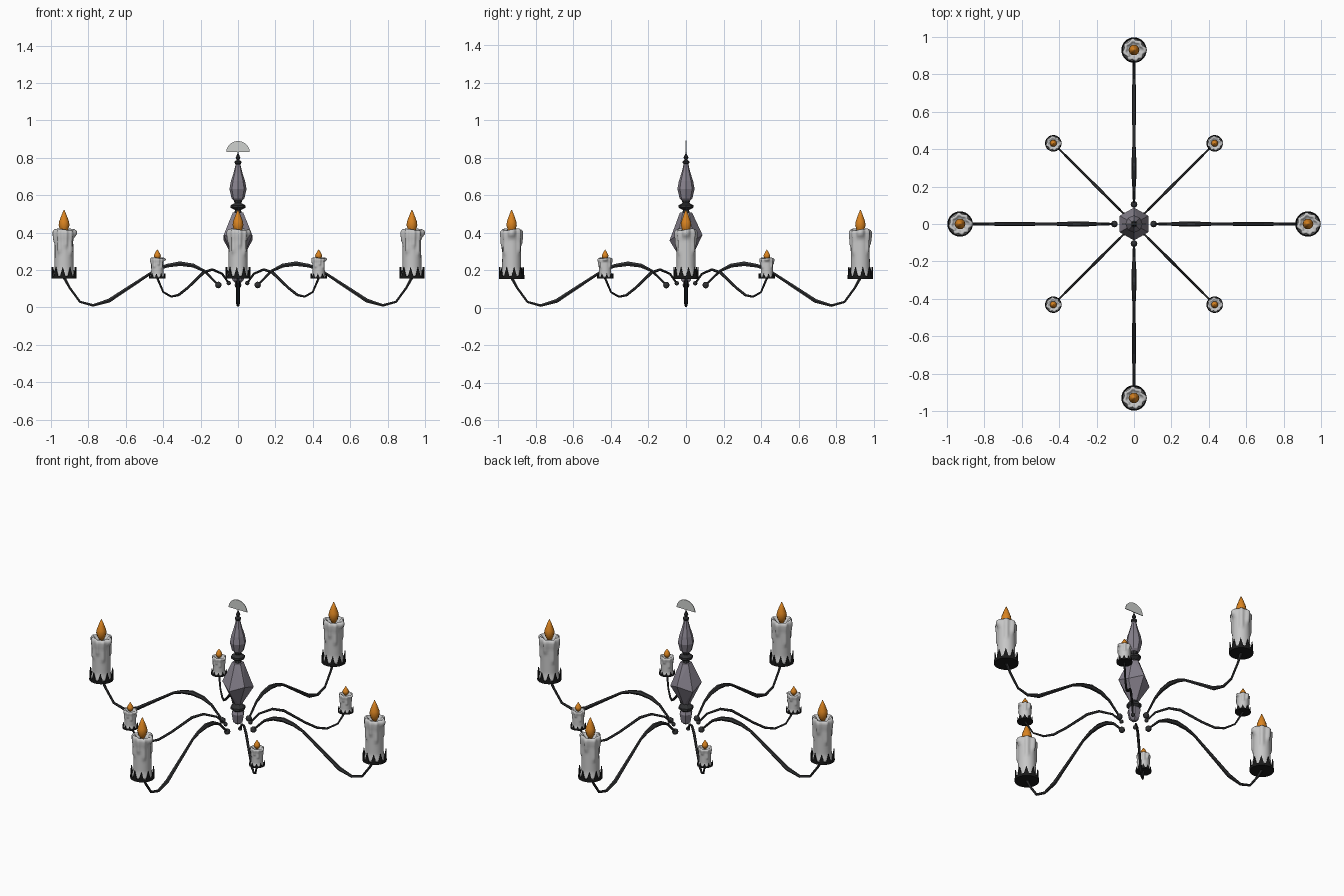
import bpy, bmesh, math
from mathutils import Matrix, Vector

cube = bpy.data.objects.get("Cube")
if cube:
    bpy.data.objects.remove(cube)


def material(name, r, g, b):
    m = bpy.data.materials.new(name)
    m.use_nodes = True
    m.diffuse_color = (r, g, b, 1)
    node = next(n for n in m.node_tree.nodes if n.type == 'BSDF_PRINCIPLED')
    node.inputs["Base Color"].default_value = (r, g, b, 1)
    node.inputs["Roughness"].default_value = 0.7
    return m


IRON = material("dark_grey_iron", 0.03, 0.031, 0.033)
BLACK = material("black_iron", 0.01, 0.01, 0.01)
STONE = material("violet_grey_stone", 0.24, 0.22, 0.265)
WAX = material("pale_wax", 0.57, 0.57, 0.57)
FLAME = material("orange_flame", 0.7, 0.23, 0.015)
PLATE = material("light_grey_plate", 0.62, 0.64, 0.62)


def to_mesh(bm, name, mat, smooth=False):
    bmesh.ops.recalc_face_normals(bm, faces=bm.faces[:])
    me = bpy.data.meshes.new(name)
    bm.to_mesh(me)
    bm.free()
    me.materials.append(mat)
    for p in me.polygons:
        p.use_smooth = smooth
    return me


def place(name, me, loc=(0, 0, 0), scale=(1, 1, 1), angle=0):
    ob = bpy.data.objects.new(name, me)
    bpy.context.collection.objects.link(ob)
    ob.location, ob.scale, ob.rotation_euler.z = loc, scale, angle
    return ob


def rings_mesh(rings):
    """Join equal rings of points into a closed skin."""
    bm = bmesh.new()
    rows = [[bm.verts.new(p) for p in ring] for ring in rings]
    n = len(rows[0])
    for a, b in zip(rows, rows[1:]):
        for i in range(n):
            j = (i + 1) % n
            bm.faces.new((a[i], a[j], b[j], b[i]))
    bm.faces.new(rows[0])
    bm.faces.new(rows[-1])
    return bm


def circle(r, z, n, turn=0):
    steps = [math.tau * i / n + turn for i in range(n)]
    return [(r * math.cos(a), r * math.sin(a), z) for a in steps]


def lathe(profile, n):
    return rings_mesh([circle(r, z, n) for r, z in profile])


# Central column, from the bottom up
column = {
    "bottom_urn": (STONE, 6, [(0.014, 0.13), (0.03, 0.145), (0.039, 0.195), (0.03, 0.215)]),
    "lower_collar": (IRON, 8, [(0.02, 0.205), (0.042, 0.222), (0.042, 0.235), (0.02, 0.258)]),
    "middle_collar": (IRON, 8, [(0.024, 0.495), (0.016, 0.52), (0.039, 0.533), (0.039, 0.546),
                                (0.018, 0.558), (0.022, 0.57), (0.02, 0.578)]),
    "upper_drop": (STONE, 8, [(0.022, 0.572), (0.034, 0.583), (0.046, 0.632), (0.038, 0.675),
                              (0.023, 0.722), (0.012, 0.768)]),
    "top_spire": (IRON, 8, [(0.01, 0.762), (0.018, 0.772), (0.018, 0.78), (0.007, 0.788),
                            (0.013, 0.8), (0.004, 0.82), (0.003, 0.832)]),
}
for name, (mat, sides, profile) in column.items():
    place(name, to_mesh(lathe(profile, sides), name, mat))

# Faceted crystal: small ends and a staggered six-point girdle
bm = bmesh.new()
girdle = circle(0.088, 0.388, 3, math.pi / 2) + circle(0.088, 0.358, 3, -math.pi / 2)
for p in circle(0.032, 0.508, 6, math.pi / 6) + girdle + circle(0.022, 0.25, 6, math.pi / 6):
    bm.verts.new(p)
bmesh.ops.convex_hull(bm, input=bm.verts[:])
place("crystal", to_mesh(bm, "crystal", STONE))

# Thin half disc on top
fan = [(0.063 * math.cos(math.pi * i / 10), 0.06 * math.sin(math.pi * i / 10)) for i in range(11)]
bm = bmesh.new()
f = bm.faces.new([bm.verts.new((x, -0.002, 0.83 + z)) for x, z in fan])
ext = bmesh.ops.extrude_face_region(bm, geom=[f])
bmesh.ops.translate(bm, vec=(0, 0.004, 0),
                    verts=[v for v in ext["geom"] if isinstance(v, bmesh.types.BMVert)])
place("top_half_disc", to_mesh(bm, "top_half_disc", PLATE))


# Arms: a tapered, straight-segmented tube along (distance, height, radius) points
def arm_mesh(name, points, ball):
    cu = bpy.data.curves.new(name + "_path", 'CURVE')
    cu.dimensions = '3D'
    cu.bevel_depth, cu.bevel_resolution = 1, 1
    cu.use_fill_caps = True
    sp = cu.splines.new('POLY')
    sp.points.add(len(points) - 1)
    for pt, (d, z, r) in zip(sp.points, points):
        pt.co, pt.radius = (d, 0, z, 1), r
    ob = place(name + "_path", cu)
    bpy.context.view_layer.update()
    tube = bpy.data.meshes.new_from_object(ob.evaluated_get(bpy.context.evaluated_depsgraph_get()))
    bpy.data.objects.remove(ob)
    bm = bmesh.new()
    bm.from_mesh(tube)
    # Round knob at the inner end
    d, z, _ = points[0]
    bmesh.ops.create_uvsphere(bm, u_segments=10, v_segments=6, radius=ball,
                              matrix=Matrix.Translation((d, 0, z)))
    return to_mesh(bm, name, IRON)


long_arm = arm_mesh("long_arm", [
    (0.105, 0.12, 0.006), (0.18, 0.195, 0.008), (0.24, 0.224, 0.012), (0.31, 0.234, 0.014),
    (0.38, 0.223, 0.011), (0.44, 0.2, 0.008), (0.57, 0.115, 0.01), (0.69, 0.036, 0.012),
    (0.775, 0.011, 0.008), (0.845, 0.03, 0.007), (0.9, 0.105, 0.007), (0.93, 0.16, 0.009)], 0.018)
short_arm = arm_mesh("short_arm", [
    (0.07, 0.13, 0.005), (0.12, 0.18, 0.006), (0.195, 0.203, 0.007), (0.26, 0.187, 0.008),
    (0.38, 0.105, 0.007), (0.45, 0.066, 0.007), (0.505, 0.058, 0.006), (0.565, 0.082, 0.005),
    (0.61, 0.157, 0.006)], 0.012)


# Candle parts, with the base at z = 0
def wax_mesh():
    # Each drip: angle, lowest height, half width, thickness
    drips = [(0, 0.215, 0.4, 0.017), (0.9, 0.13, 0.24, 0.009), (1.7, 0.17, 0.3, 0.01),
             (2.6, 0.11, 0.25, 0.009), (3.4, 0.18, 0.3, 0.01), (4.2, 0.13, 0.26, 0.01),
             (4.9, 0.16, 0.24, 0.01), (5.5, 0.12, 0.22, 0.009)]

    def radius(a, z):
        r = 0.051 - 0.01 * z + 0.011 * max(0, 1 - z / 0.05)
        r += 0.004 * min(1, max(0, (z - 0.2) / 0.03))
        for da, low, width, thick in drips:
            off = abs((a - da + math.pi) % math.tau - math.pi)
            if off < width:
                side = math.cos(off / width * math.pi / 2) ** 0.7
                r += thick * side * min(1, max(0, (z - low) / 0.02))
        return r

    n = 40
    rows = []
    for k in range(20):
        z = 0.01 + 0.24 * k / 19
        ring = []
        for i in range(n):
            a = math.tau * i / n
            r = radius(a, z)
            ring.append((r * math.cos(a), r * math.sin(a), z))
        rows.append(ring)
    # Rounded uneven rim and sunken pool
    for shrink, rise in ((0.93, 0.257), (0.82, 0.262), (0.7, 0.254), (0.5, 0.24)):
        rows.append([(x * shrink, y * shrink, rise + 0.004 * math.sin(2 * math.tau * i / n))
                     for i, (x, y, z) in enumerate(rows[19])])
    return to_mesh(rings_mesh(rows), "wax", WAX, True)


def cup_mesh(teeth=10):
    # Every third point of the upper edge is a tooth tip
    bm = bmesh.new()
    n = teeth * 3
    low = [bm.verts.new(p) for p in circle(0.066, 0, n)]
    high = [bm.verts.new((x, y, 0.062 if i % 3 == 1 else 0.014))
            for i, (x, y, z) in enumerate(circle(0.065, 0, n))]
    bm.faces.new(low)
    for i in range(n):
        j = (i + 1) % n
        bm.faces.new((low[i], low[j], high[j], high[i]))
    return to_mesh(bm, "spiked_cup", BLACK)


wax, cup = wax_mesh(), cup_mesh()
flame = to_mesh(lathe([(0.008, 0.235), (0.022, 0.26), (0.029, 0.285), (0.026, 0.305),
                       (0.015, 0.335), (0.002, 0.366)], 10), "flame", FLAME, True)


def candle(where, loc, scale):
    place(where + "_candle", wax, loc, scale)
    place(where + "_flame", flame, loc, scale)
    holder = place(where + "_spiked_cup", cup, loc, scale)
    mod = holder.modifiers.new("thickness", 'SOLIDIFY')
    mod.thickness, mod.offset = 0.005, 0


# Eight arms, alternating long and short
names = ["left", "back_left", "back", "back_right", "right", "front_right", "front", "front_left"]
for i, where in enumerate(names):
    angle = i * math.pi / 4
    short = i % 2
    reach = 0.61 if short else 0.93
    place(where + "_arm", short_arm if short else long_arm, angle=angle)
    spot = Vector((reach * math.cos(angle), reach * math.sin(angle), 0.155))
    candle(where, spot, (0.65, 0.65, 0.42) if short else (1, 1, 1))
